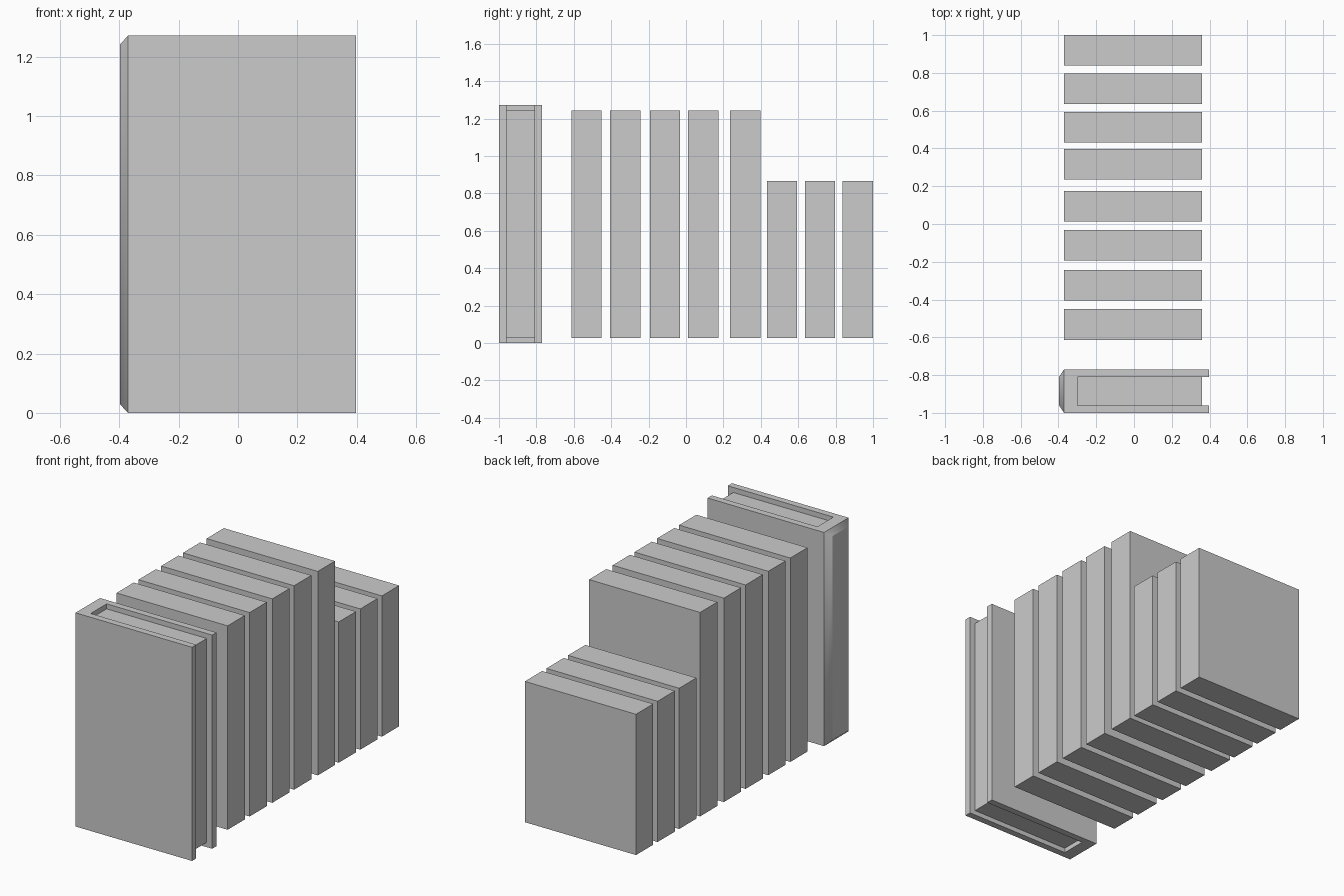
import bpy, bmesh
from mathutils import Vector

if "Cube" in bpy.data.objects:
    bpy.data.objects.remove(bpy.data.objects["Cube"])

H = 1.272            # cover height
Z0 = 0.028           # page blocks sit slightly above the cover's bottom edge


def make_object(name, bm):
    bmesh.ops.recalc_face_normals(bm, faces=bm.faces)
    me = bpy.data.meshes.new(name)
    bm.to_mesh(me)
    bm.free()
    ob = bpy.data.objects.new(name, me)
    bpy.context.collection.objects.link(ob)
    return ob


def page_block(name, y, top, thick=0.162):
    bm = bmesh.new()
    bmesh.ops.create_cube(bm, size=1)
    bmesh.ops.scale(bm, vec=(0.732, thick, top - Z0), verts=bm.verts)
    bmesh.ops.translate(bm, vec=(-0.005, y, (top + Z0) / 2), verts=bm.verts)
    return make_object(name, bm)


# Hard cover: U-shaped profile extruded upward
yc = -0.885
yo, yi = 0.115, 0.075
xs, xi, xe = -0.37, -0.298, 0.397
profile = [(xs, -yo), (xe, -yo), (xe, -yi), (xi, -yi),
           (xi, yi), (xe, yi), (xe, yo), (xs, yo)]
bm = bmesh.new()
face = bm.faces.new([bm.verts.new((x, yc + y, 0)) for x, y in profile])
up = bmesh.ops.extrude_face_region(bm, geom=[face], use_keep_orig=True)
bmesh.ops.translate(bm, vec=(0, 0, H),
                    verts=[g for g in up["geom"] if isinstance(g, bmesh.types.BMVert)])
bmesh.ops.recalc_face_normals(bm, faces=bm.faces)

# Bevelled spine: raise the back face and taper it on all four sides
spine = min(bm.faces, key=lambda f: f.calc_center_median().x)
for e in spine.edges:
    e.smooth = False
spine = bmesh.ops.extrude_discrete_faces(bm, faces=[spine])["faces"][0]
for v in spine.verts:
    v.co = Vector((-0.397,
                   yc + (yi if v.co.y > yc else -yi),
                   H - 0.03 if v.co.z > H / 2 else 0.028))
spine.smooth = True
for e in spine.edges:
    for f in e.link_faces:
        f.smooth = True
make_object("book_cover", bm)

# Pages inside the cover
page_block("book_pages", yc, 1.242)

# Row of loose page blocks: five tall, three short
for i, y in enumerate((-0.53, -0.323, -0.11, 0.095, 0.318)):
    page_block(f"tall_page_block_{i + 1}", y - 0.002, 1.242)
for i, y in enumerate((0.513, 0.716, 0.919)):
    page_block(f"short_page_block_{i + 1}", y, 0.866)
